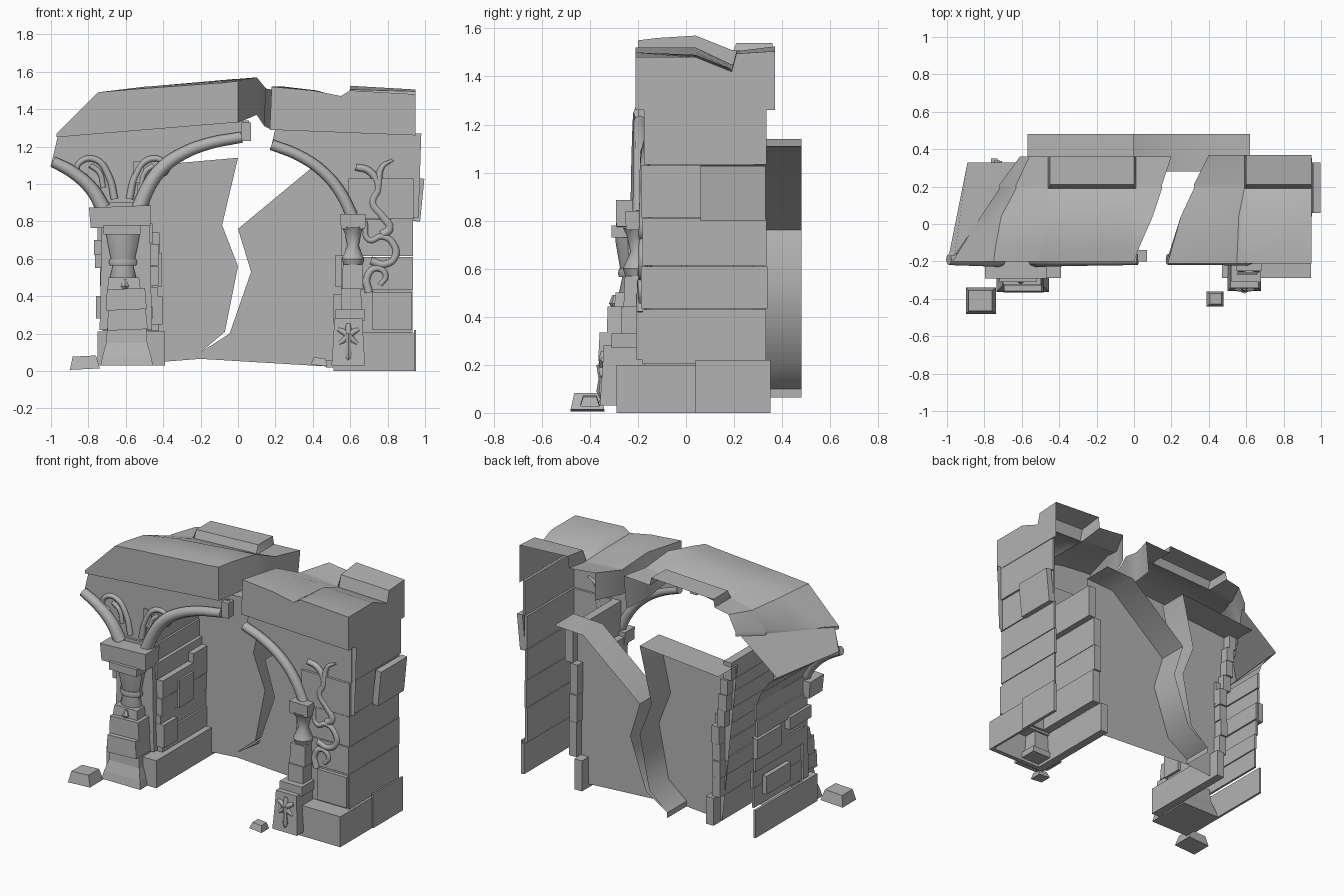
import bpy, math, random
from mathutils import Vector

random.seed(4)
cube = bpy.data.objects.get("Cube")
if cube:
    bpy.data.objects.remove(cube)

stone = bpy.data.materials.new("grey_stone")
stone.use_nodes = True
stone.diffuse_color = (0.45, 0.45, 0.45, 1)
stone.node_tree.nodes["Principled BSDF"].inputs["Base Color"].default_value = stone.diffuse_color


def mesh(name, verts, faces, smooth=0):
    """Mesh object; smooth is the largest angle in degrees that is shaded smooth."""
    me = bpy.data.meshes.new(name)
    me.from_pydata([tuple(v) for v in verts], [], faces)
    me.materials.append(stone)
    me.update()
    ob = bpy.data.objects.new(name, me)
    bpy.context.collection.objects.link(ob)
    if smooth:
        bpy.ops.object.select_all(action='DESELECT')
        ob.select_set(True)
        bpy.context.view_layer.objects.active = ob
        bpy.ops.object.shade_smooth_by_angle(angle=math.radians(smooth))


def box(name, x, y, z, taper=0.0, tilt=0.0):
    """Block from three (min, max) ranges, narrowed at the top and tilted about y."""
    c = Vector((sum(x) / 2, sum(y) / 2, sum(z) / 2))
    v = []
    for k in (0, 1):
        for i, j in ((0, 0), (1, 0), (1, 1), (0, 1)):
            p = Vector((x[i], y[j], z[k])) - c
            if k:
                p.x, p.y = p.x * (1 - taper), p.y * (1 - taper)
            s, t = math.sin(tilt), math.cos(tilt)
            v.append(c + Vector((p.x * t - p.z * s, p.y, p.x * s + p.z * t)))
    f = [(3, 2, 1, 0), (4, 5, 6, 7)] + [(i, (i + 1) % 4, (i + 1) % 4 + 4, i + 4) for i in range(4)]
    mesh(name, v, f)


def plate(name, outline, y, depth=0.0, rim=(), smooth=0):
    """Flat front panel; the listed outline edges are carried back by depth."""
    n = len(outline)
    v = [(x, y, z) for x, z in outline] + [(x, y + depth, z) for x, z in outline]
    f = [tuple(range(n))] + [(i, i + n, (i + 1) % n + n, (i + 1) % n) for i in rim]
    mesh(name, v, f, smooth)


def lathe(name, x, y, profile, sides=8, squash=1.0):
    """Turned part; four sides give a square section with r as half width."""
    k = 1 / math.cos(math.pi / sides)
    v, f = [], []
    for r, z in profile:
        for i in range(sides):
            a = (i + 0.5) * math.tau / sides
            v.append((x + r * k * math.cos(a), y + r * k * math.sin(a) * squash, z))
    for j in range(len(profile) - 1):
        for i in range(sides):
            a, b = j * sides + i, j * sides + (i + 1) % sides
            f.append((a, b, b + sides, a + sides))
    f += [tuple(reversed(range(sides))), tuple(range(len(v) - sides, len(v)))]
    mesh(name, v, f, 40 if sides > 4 else 0)


def tube(name, pts, y, radius, ends=(1, 1)):
    """Round moulding along an x, z path with a tapering radius."""
    cu = bpy.data.curves.new(name, 'CURVE')
    cu.dimensions, cu.bevel_depth, cu.bevel_resolution = '3D', radius, 2
    cu.resolution_u, cu.use_fill_caps = 5, True
    sp = cu.splines.new('BEZIER')
    sp.bezier_points.add(len(pts) - 1)
    for i, (b, (x, z)) in enumerate(zip(sp.bezier_points, pts)):
        b.co = (x, y, z)
        b.handle_left_type = b.handle_right_type = 'AUTO'
        t = i / (len(pts) - 1)
        b.radius = ends[0] * (1 - t) + ends[1] * t
    cu.materials.append(stone)
    bpy.context.collection.objects.link(bpy.data.objects.new(name, cu))


def lintel(name, stations, raised, lift):
    """Hollow capping stone from rows of (y, x list, z list), with points lifted into a slab at the back."""
    y, xs, zs = stations[-2]
    up = lambda row: [z + lift * (i in raised) for i, z in enumerate(row)]
    back = stations[-1]
    stations = stations[:-1] + [(y + .02, xs, up(zs)), (back[0], back[1], up(back[2]))]
    n = len(xs)
    v = [(x, y, z) for y, xs, zs in stations for x, z in zip(xs, zs)]
    f = [tuple(range(n))]
    for j in range(len(stations) - 1):
        f += [(j * n + i, (j + 1) * n + i, (j + 1) * n + i + 1, j * n + i + 1) for i in range(n - 1)]
    mesh(name, v, f, 35)


# Capping stones with slanted broken ends and a raised slab at the back
lintel("lintel_left", [
    (-.20, (-.97, -.97, -.75, -.52, -.51, -.10, -.09, 0, 0), (1.25, 1.27, 1.49, 1.51, 1.51, 1.54, 1.54, 1.55, 1.33)),
    (-.12, (-.92, -.92, -.74, -.50, -.49, -.08, -.07, .03, .03), (1.26, 1.28, 1.49, 1.52, 1.52, 1.55, 1.55, 1.56, 1.34)),
    (.04, (-.82, -.82, -.71, -.47, -.46, -.03, -.02, .10, .10), (1.28, 1.30, 1.48, 1.52, 1.52, 1.56, 1.56, 1.57, 1.37)),
    (.19, (-.72, -.72, -.63, -.46, -.45, 0, .01, .15, .14), (1.30, 1.32, 1.44, 1.47, 1.47, 1.49, 1.49, 1.51, 1.31)),
    (.36, (-.61, -.61, -.56, -.46, -.45, 0, .01, .20, .18), (1.32, 1.35, 1.45, 1.47, 1.47, 1.49, 1.49, 1.50, 1.29))],
    (4, 5), .05)
lintel("lintel_right", [
    (-.21, (.17, .18, .40, .55, .60, .95, .95), (1.29, 1.52, 1.50, 1.47, 1.50, 1.48, 1.26)),
    (.04, (.25, .25, .42, .56, .60, .95, .95), (1.29, 1.52, 1.50, 1.46, 1.49, 1.48, 1.26)),
    (.19, (.32, .32, .45, .59, .60, .95, .95), (1.29, 1.45, 1.44, 1.43, 1.43, 1.42, 1.26)),
    (.37, (.40, .40, .48, .59, .60, .95, .95), (1.29, 1.47, 1.46, 1.45, 1.45, 1.43, 1.26))],
    (4, 5), .075)

# Front walls with the curved arch edge
arch_left = [(-.53, .87), (-.47, 1.0), (-.40, 1.09), (-.30, 1.16), (-.16, 1.215), (.02, 1.25)]
arch_right = [(.18, 1.21), (.33, 1.15), (.46, 1.06), (.55, .95), (.61, .83)]
stub = [(-.99, 1.12), (-.88, 1.06), (-.78, .97), (-.72, .87)]
plate("spandrel_left", [(-1, 1.10), (-.96, 1.27), (.06, 1.34), (.06, 1.24)] + arch_left[::-1] + stub[::-1][:3], -.17)
plate("spandrel_right", [(.2, 1.30), (.98, 1.27), (.965, .82), (.62, .80)] + arch_right[::-1], -.17)
box("broken_arch_end", (.02, .07), (-.2, -.14), (1.23, 1.33))

# Outer side of the left pier: sloping flap under the capping stone and curved soffit
rear = [(-.61, 1.33), (-.89, 1.11), (-.83, 1.06), (-.77, .97), (-.735, .87)]
mesh("outer_flare_left", [(x, -.17, z) for x, z in [(-.96, 1.27)] + stub] + [(x, .33, z) for x, z in rear],
     [(i, i + 1, i + 6, i + 5) for i in range(4)], 35)

# Arch mouldings
tube("arch_moulding_left", arch_left, -.19, .037, (1.1, .8))
tube("arch_moulding_right", arch_right, -.19, .032, (.9, 1))
tube("arch_moulding_stub", stub, -.19, .037, (.8, 1.1))


def pier(side, inner, outer, levels):
    """Hollow pier of staggered courses, open at the back and leaning outwards."""
    d = 1 if outer > inner else -1
    for n, (z0, z1) in enumerate(zip(levels, levels[1:])):
        foot = n == 0
        z0 += 0 if foot else .004
        o = outer + d * (.015 if foot else random.uniform(-.015, .005) + max(0, z0 - .4) * .05)
        i = inner + d * (-.05 if foot else random.uniform(-.02, .005) + max(0, z0 - .6) * .2)
        front = -.29 if foot else -.17 - random.uniform(0, .02)
        back = .35 if foot else .33 + random.uniform(0, .01)
        if z1 <= 1.15:
            box(f"{side}_inner_course_{n}", sorted((i, i + d * .055)), (front, back), (z0, z1))
        if z1 <= (.95 if d < 0 else 1.05):
            box(f"{side}_front_course_{n}", sorted((i, o)), (front, front + .03), (z0, z1))
        if d > 0 or z1 < .95:
            box(f"{side}_outer_course_{n}", sorted((o, o - d * .015)), (front, back), (z0, z1))
        if foot:
            box(f"{side}_front_ledge", sorted((i, o)), (front, -.16), (z1 - .015, z1))


pier("left", -.44, -.735, (.03, .21, .34, .45, .56, .68, .79, .90, 1.0, 1.12))
pier("right", .56, .93, (0, .20, .43, .61, .81, 1.03, 1.26))

# Protruding stones on the pier sides
box("tilted_side_stone", (.945, .985), (.06, .33), (.80, 1.03), 0, -.1)
for n, (x, y, z) in enumerate([
        ((.94, .952), (.04, .352), (.0, .22)),
        ((-.46, -.41), (-.02, .13), (.45, .63)), ((-.46, -.42), (.14, .30), (.58, .74)),
        ((-.46, -.405), (-.19, -.05), (.25, .40)), ((-.765, -.73), (.10, .35), (.55, .68)),
        ((-.77, -.73), (-.20, .02), (.62, .70)), ((-.76, -.73), (.0, .25), (.28, .40)),
        ((.52, .57), (.0, .2), (.45, .62)), ((.51, .57), (-.15, .05), (.25, .41)),
        ((.72, .93), (-.205, -.17), (.22, .42))]):
    box(f"projecting_stone_{n}", x, y, z)

# Broken door leaves: front panel with rim on the top and crack edges
crack = [(-.2, .10), (-.2, .065)]
plate("door_left", [(-.46, .045), (-.57, 1.09), (0, 1.14), (-.085, .78), (0, .56), (-.07, .21)] + crack,
      .28, .20, (1, 2, 3, 4, 5, 6), 48)
plate("door_right", [(.55, .02), (.62, 1.11), (.41, 1.10), (0, .76), (.07, .53), (-.045, .2)] + crack,
      .28, .20, (1, 2, 3, 4, 5, 6), 48)

# Left column
box("left_abacus", (-.79, -.47), (-.29, -.15), (.77, .88), -.03, .04)
box("left_capital", (-.72, -.52), (-.31, -.15), (.73, .78))
lathe("left_vase", -.615, -.22, [(.05, .45), (.07, .50), (.055, .56), (.06, .58), (.085, .70), (.09, .74)], 10, .8)
lathe("left_collar", -.615, -.22, [(.07, .565), (.075, .58), (.07, .60)], 10, .8)
box("left_column_block", (-.70, -.52), (-.30, -.16), (.43, .50), .1)
box("left_drum", (-.705, -.49), (-.33, -.16), (.325, .44), .05, .03)
box("left_tilted_block", (-.70, -.485), (-.365, -.18), (.22, .33), .06, .04)
lathe("left_flared_base", -.595, -.21, [(.14, .03), (.13, .08), (.11, .15), (.105, .23)], 4, 1.1)
box("left_backing_strip", (-.74, -.46), (-.215, -.16), (.22, .78), .08)

# Right column
box("right_abacus", (.55, .68), (-.25, -.15), (.76, .84), -.04)
lathe("right_vase", .615, -.20, [(.05, .57), (.06, .60), (.03, .67), (.045, .74), (.06, .77)], 10)
box("right_column_block", (.555, .67), (-.26, -.15), (.44, .57), .1)
box("right_drum", (.55, .66), (-.27, -.15), (.32, .44), .03)
box("right_cap_of_base", (.52, .68), (-.31, -.15), (.27, .33))
lathe("right_flared_base", .59, -.26, [(.09, .03), (.085, .10), (.08, .18), (.075, .28)], 4, 1.1)
box("right_plinth", (.47, .70), (-.29, -.15), (.02, .06))

# Leaf ornament of tapering petals on the right base
for a in (-140, -40, 90, 150, 30):
    c, d = math.cos(math.radians(a)) * .065, math.sin(math.radians(a)) * .065
    tube("right_base_petal", [(.59, .19), (.59 + c * .6, .19 + d * .7), (.59 + c, .19 + d)], -.345, .02, (1, .5))
lathe("right_base_bud", .59, -.35, [(.008, .06), (.02, .09), (.012, .14), (.02, .2)], 6)
lathe("left_column_bud", -.605, -.295, [(.008, .43), (.022, .455), (.01, .49)], 6)

# Carved scrolls on the walls
for n, d in enumerate((-1, 1)):
    path = [(.04, .92), (.07, 1.04), (.14, 1.13), (.22, 1.12), (.24, 1.07), (.19, 1.04)]
    tube(f"spandrel_leaf_{n}", [(-.62 + d * x, z) for x, z in path], -.17, .02, (1, .6))
    tube(f"spandrel_leaf_inner_{n}", [(-.62 + d * x, z) for x, z in ((.10, .98), (.12, 1.06), (.17, 1.10))], -.17, .014)
tube("scroll_top", [(.63, 1.09), (.70, 1.07), (.75, .98), (.72, .90), (.77, .83), (.81, .76), (.77, .73)],
     -.172, .026, (.7, 1))
tube("scroll_tip", [(.83, 1.13), (.77, 1.09), (.75, .99)], -.172, .022, (.3, 1))
tube("scroll_middle", [(.68, .80), (.70, .70), (.77, .72), (.83, .68), (.84, .61), (.78, .57), (.71, .59)],
     -.178, .024, (.6, 1))
tube("scroll_bottom", [(.70, .42), (.69, .50), (.74, .55), (.79, .51), (.76, .46)], -.185, .022, (1, .6))

# Fallen rubble
box("rubble_left", (-.90, -.74), (-.48, -.34), (.01, .08), .22, .05)
box("rubble_right", (.39, .48), (-.44, -.36), (.03, .07), .3, -.1)
